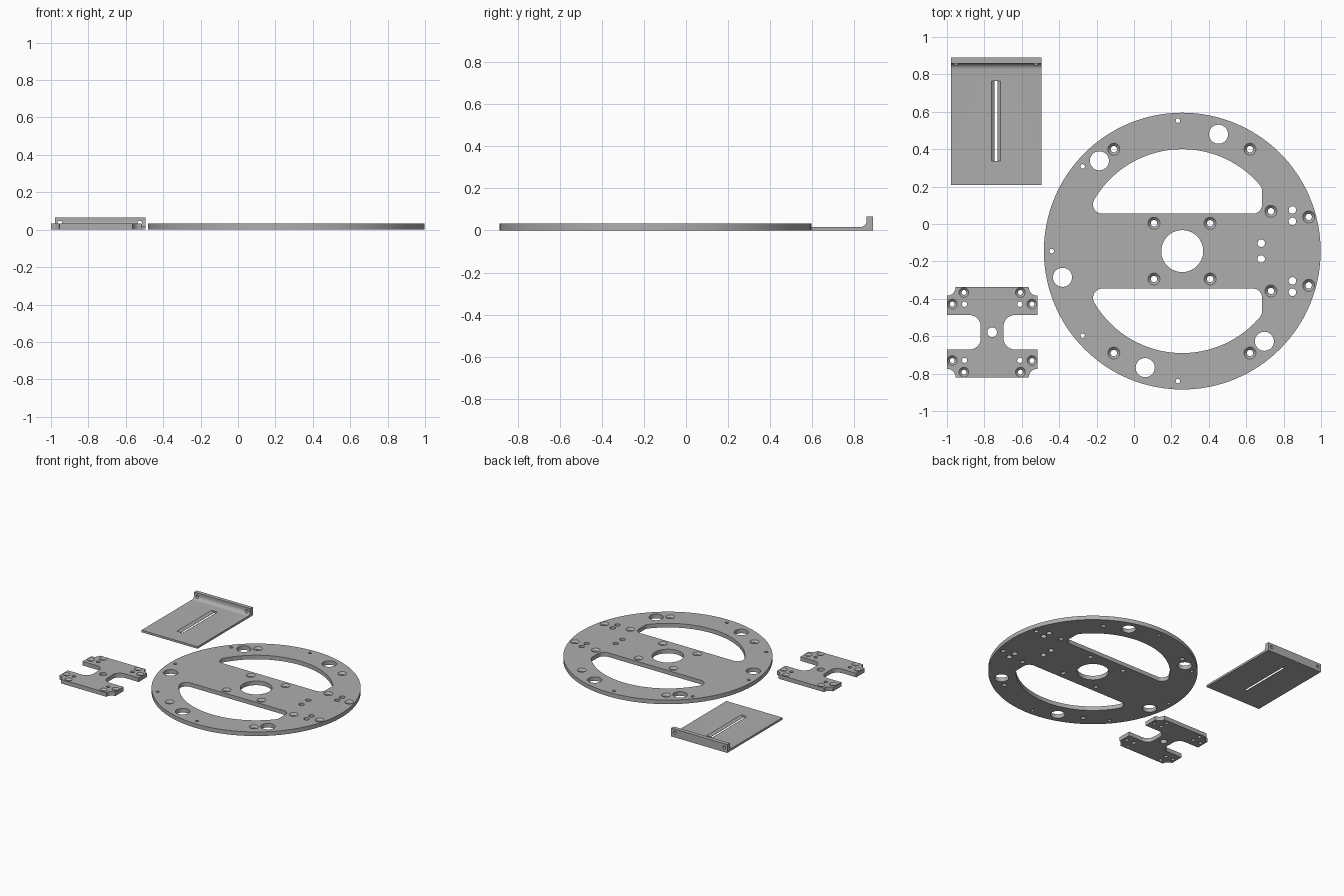
import bpy, bmesh, math

if "Cube" in bpy.data.objects:
    bpy.data.objects.remove(bpy.data.objects["Cube"])

grey = bpy.data.materials.new("plain grey")
grey.diffuse_color = (0.42, 0.42, 0.42, 1)
grey.use_nodes = True
grey.node_tree.nodes["Principled BSDF"].inputs["Base Color"].default_value = grey.diffuse_color

T = 0.032          # thickness of disc and H plate
E = 0.02           # cutter overshoot


def arc(cx, cy, r, a0, a1, n):
    """Points on an arc, angles in degrees."""
    return [(cx + r * math.cos(math.radians(a0 + (a1 - a0) * i / n)),
             cy + r * math.sin(math.radians(a0 + (a1 - a0) * i / n))) for i in range(n + 1)]


def circle(cx, cy, r, n=32):
    return arc(cx, cy, r, 0, 360, n)[:-1]


def loft(bm, rings, place=lambda u, v, w: (u, v, w)):
    """Closed solid through (height, outline) rings."""
    loops = [[bm.verts.new(place(u, v, w)) for u, v in pts] for w, pts in rings]
    faces = [bm.faces.new(loops[0][::-1]), bm.faces.new(loops[-1])]
    for a, b in zip(loops, loops[1:]):
        n = len(a)
        faces += [bm.faces.new((a[i], a[(i + 1) % n], b[(i + 1) % n], b[i])) for i in range(n)]
    bmesh.ops.recalc_face_normals(bm, faces=faces)


def drill(bm, x, y, r, n=32):
    loft(bm, [(-E, circle(x, y, r, n)), (T + E, circle(x, y, r, n))])


def countersink(bm, x, y, r_in, r_out):
    depth = r_out - r_in
    loft(bm, [(z, circle(x, y, r)) for z, r in
              ((-E, r_in), (T - depth, r_in), (T, r_out), (T + E, r_out))])


def make(name, bm):
    me = bpy.data.meshes.new(name)
    bm.to_mesh(me)
    bm.free()
    ob = bpy.data.objects.new(name, me)
    bpy.context.collection.objects.link(ob)
    return ob


def finish(name, body, cuts):
    """Cut the body, then shade and colour it."""
    ob, cutter = make(name, body), make(name + "_cutter", cuts)
    cutter.hide_render = True
    mod = ob.modifiers.new("cut", 'BOOLEAN')
    mod.operation, mod.solver, mod.object = 'DIFFERENCE', 'EXACT', cutter
    bpy.ops.object.select_all(action='DESELECT')
    bpy.context.view_layer.objects.active = ob
    ob.select_set(True)
    bpy.ops.object.modifier_apply(modifier="cut")
    bpy.data.objects.remove(cutter)
    ob.data.materials.clear()
    ob.data.materials.append(grey)
    bpy.ops.object.shade_smooth_by_angle(angle=math.radians(30))


# Round base plate
CX, CY = 0.258, -0.145
body, cuts = bmesh.new(), bmesh.new()
disc = circle(CX, CY, 0.74, 128)
loft(body, [(0, disc), (T, disc)])
drill(cuts, CX, CY, 0.112, 64)

# Two D-shaped windows: chord, straight right side, big arc, rounded corners
R, f, chord, side = 0.545, 0.05, 0.2, 0.427
lx = -math.sqrt((R - f) ** 2 - (chord + f) ** 2)
ry = math.sqrt((R - f) ** 2 - (side - f) ** 2)
a_r = math.degrees(math.atan2(ry, side - f))
a_l = math.degrees(math.atan2(chord + f, lx))
window = (arc(side - f, chord + f, f, -90, 0, 10) + arc(side - f, ry, f, 0, a_r, 8)
          + arc(0, 0, R, a_r, a_l, 48)[1:-1] + arc(lx, chord + f, f, a_l, 270, 12))
for s in (1, -1):
    pts = [(CX + x, CY + s * y) for x, y in window]
    loft(cuts, [(-E, pts), (T + E, pts)])
    # countersunk screw holes and small pairs, mirrored front to back
    for x, y in ((-0.108, 0.545), (0.62, 0.545), (0.107, 0.149), (0.407, 0.149),
                 (0.732, 0.213), (0.934, 0.183)):
        countersink(cuts, x, CY + s * y, 0.017, 0.032)
    for x, y in ((0.847, 0.22), (0.847, 0.159), (0.68, 0.042)):
        drill(cuts, x, CY + s * y, 0.02)

# Large and tiny holes around the rim
for x, y in ((0.452, 0.48), (-0.185, 0.338), (-0.382, -0.285), (0.06, -0.768), (0.697, -0.627)):
    drill(cuts, x, y, 0.051, 40)
for x, y in ((0.235, 0.553), (-0.275, 0.308), (-0.44, -0.145), (-0.275, -0.597), (0.235, -0.84)):
    drill(cuts, x, y, 0.012, 24)
finish("round_base_plate", body, cuts)

# H-shaped mounting plate, outline from one mirrored quarter
HX, HY, H = -0.7585, -0.579, 0.2415
body, cuts = bmesh.new(), bmesh.new()
quarter = (arc(0.121, 0.032, 0.06, 180, 90, 10) + [(H, 0.092)]
           + arc(H, H, 0.046, 270, 180, 10))
upper = quarter + [(-x, y) for x, y in reversed(quarter)]
outline = upper + [(x, -y) for x, y in reversed(upper)]
outline = [(HX + x, HY + y) for x, y in outline]
loft(body, [(0, outline), (T, outline)])
drill(cuts, HX, HY, 0.026)
for sx in (1, -1):
    for sy in (1, -1):
        for x, y in ((0.151, 0.213), (0.213, 0.151)):
            countersink(cuts, HX + sx * x, HY + sy * y, 0.013, 0.026)
        drill(cuts, HX + sx * 0.148, HY + sy * 0.15, 0.014, 24)
finish("h_mounting_plate", body, cuts)

# Slotted bracket with upturned lip, side profile swept across x
X0, X1, Y0, Y1, P = -0.979, -0.495, 0.208, 0.889, 0.016
body, cuts = bmesh.new(), bmesh.new()
profile = ([(Y0, 0), (Y1, 0), (Y1, 0.065), (0.858, 0.065)]
           + arc(0.828, P + 0.03, 0.03, 0, -90, 10) + [(Y0, P)])
loft(body, [(X0, profile), (X1, profile)], lambda u, v, w: (w, u, v))

# V-sided slot, wide at the top
sx, low, high = -0.738, 0.007, 0.025
slot = [(sx - low, -E), (sx + low, -E), (sx + low, 0.002), (sx + high, P),
        (sx + high, P + E), (sx - high, P + E), (sx - high, P), (sx - low, 0.002)]
loft(cuts, [(0.337, slot), (0.765, slot)], lambda u, v, w: (u, w, v))

# Two cross holes through the lip
for x in (-0.952, -0.525):
    c = circle(x, 0.036, 0.012, 24)
    loft(cuts, [(0.8, c), (0.92, c)], lambda u, v, w: (u, w, v))
finish("slotted_bracket", body, cuts)
